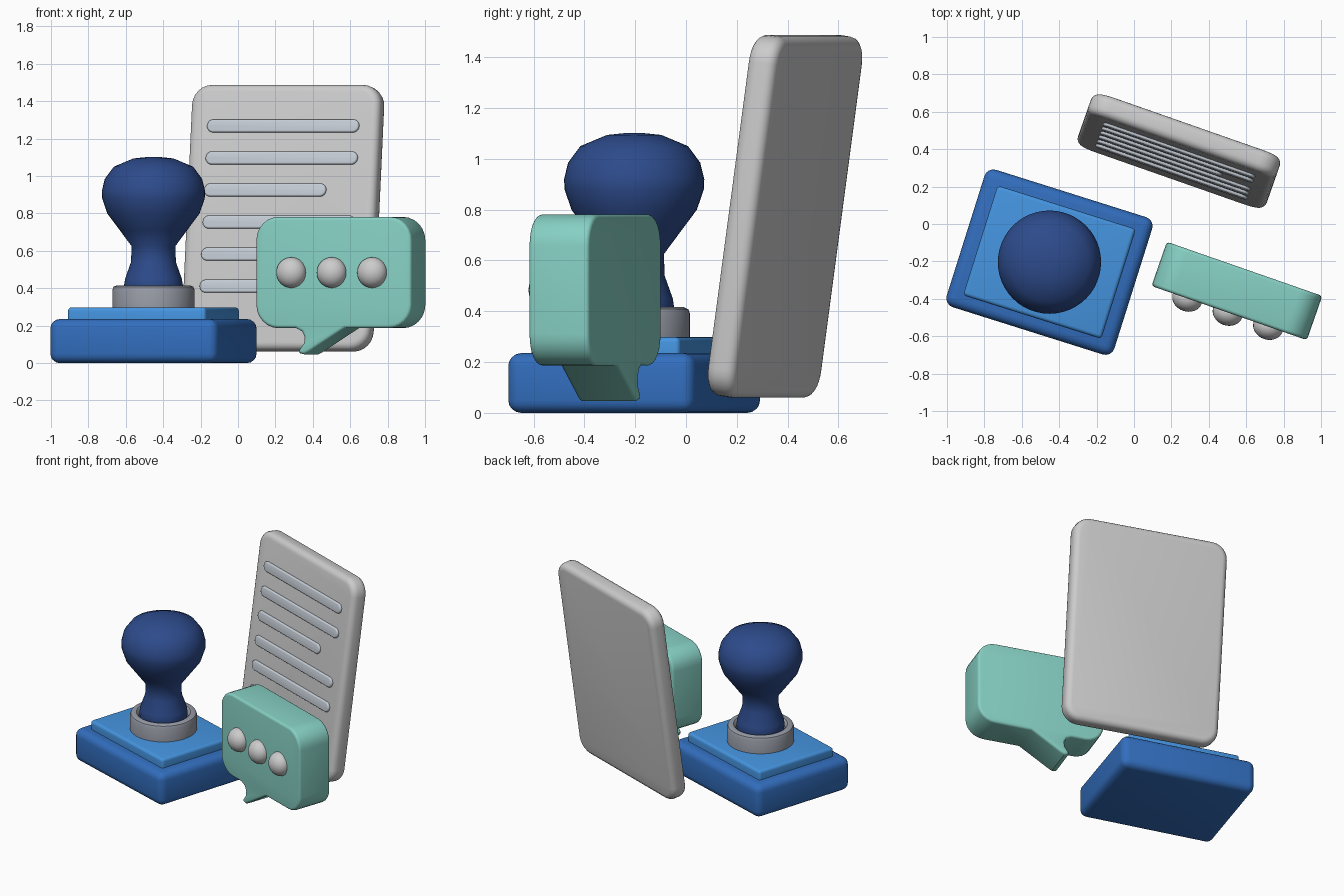
import bpy, bmesh
from math import sin, cos, pi, radians
from mathutils import Matrix, Vector

if "Cube" in bpy.data.objects:
    bpy.data.objects.remove(bpy.data.objects["Cube"])


def material(name, rgb):
    m = bpy.data.materials.new(name)
    m.diffuse_color = (*rgb, 1)
    m.use_nodes = True
    m.node_tree.nodes["Principled BSDF"].inputs["Base Color"].default_value = m.diffuse_color
    return m


BLUE = material("base_blue", (0.032, 0.156, 0.515))
SKY = material("plate_blue", (0.06, 0.30, 0.75))
NAVY = material("handle_blue", (0.026, 0.07, 0.26))
TEAL = material("bubble_teal", (0.24, 0.63, 0.55))
LINE = material("line_grey", (0.56, 0.61, 0.67))
STEEL = material("collar_grey", (0.31, 0.33, 0.38))
WHITE = material("paper_white", (0.75, 0.75, 0.78))


def finish(name, bm, mat, matrix, angle=35):
    bmesh.ops.recalc_face_normals(bm, faces=bm.faces)
    me = bpy.data.meshes.new(name)
    bm.to_mesh(me)
    bm.free()
    ob = bpy.data.objects.new(name, me)
    bpy.context.collection.objects.link(ob)
    me.materials.append(mat)
    ob.matrix_world = matrix
    bpy.ops.object.select_all(action='DESELECT')
    ob.select_set(True)
    bpy.context.view_layer.objects.active = ob
    bpy.ops.object.shade_smooth_by_angle(angle=radians(angle))
    return ob


def place(loc, turn, tilt=0):
    return (Matrix.Translation(loc) @ Matrix.Rotation(radians(turn), 4, 'Z')
            @ Matrix.Rotation(radians(tilt), 4, 'X'))


def box(name, size, bevel, mat, matrix):
    bm = bmesh.new()
    bmesh.ops.create_cube(bm, size=1)
    bmesh.ops.scale(bm, vec=size, verts=bm.verts)
    bmesh.ops.bevel(bm, geom=bm.edges[:], offset=bevel, segments=4,
                    profile=0.5, affect='EDGES')
    return finish(name, bm, mat, matrix)


def rounded_rect(w, h, r, n=6):
    # counter-clockwise from the bottom right corner to the bottom left one
    pts = []
    for k, (sx, sz) in enumerate([(1, -1), (1, 1), (-1, 1), (-1, -1)]):
        for i in range(n + 1):
            a = -pi / 2 + k * pi / 2 + i * pi / 2 / n
            pts.append((sx * (w / 2 - r) + r * cos(a), sz * (h / 2 - r) + r * sin(a)))
    return pts


def slab(name, pts, depth, bevel, mat, matrix):
    # profile in x-z, extruded along y, with rounded rims
    bm = bmesh.new()
    front = bm.faces.new([bm.verts.new((x, -depth / 2, z)) for x, z in pts])
    ext = bmesh.ops.extrude_face_region(bm, geom=[front], use_keep_orig=True)
    bmesh.ops.translate(bm, vec=(0, depth, 0),
                        verts=[g for g in ext['geom'] if isinstance(g, bmesh.types.BMVert)])
    rim = [e for e in bm.edges if abs(e.verts[0].co.y - e.verts[1].co.y) < 1e-5]
    bmesh.ops.recalc_face_normals(bm, faces=bm.faces)
    bmesh.ops.bevel(bm, geom=rim, offset=bevel, segments=4, profile=0.5, affect='EDGES')
    return finish(name, bm, mat, matrix)


def lathe(name, profile, mat, matrix, closed=False, angle=35, n=48):
    bm = bmesh.new()
    rings = [[bm.verts.new((r * cos(2 * pi * i / n), r * sin(2 * pi * i / n), z))
              for i in range(n)] for r, z in profile]
    pairs = list(zip(rings, rings[1:]))
    if closed:
        pairs.append((rings[-1], rings[0]))
    for a, b in pairs:
        for i in range(n):
            j = (i + 1) % n
            bm.faces.new((a[i], a[j], b[j], b[i]))
    if not closed:
        bm.faces.new(rings[0])
        bm.faces.new(rings[-1])
    return finish(name, bm, mat, matrix, angle)


# Stamp: base block, upper plate, collar and knob handle
SX, SY = -0.452, -0.204
box("stamp_base", (0.94, 0.77, 0.235), 0.05, BLUE, place((SX, SY, 0.1175), -17.5))
box("stamp_plate", (0.775, 0.615, 0.11), 0.02, SKY, place((SX, SY, 0.243), -17.5))
lathe("stamp_collar", [(0.15, 0.29), (0.22, 0.29), (0.22, 0.39), (0.213, 0.408), (0.195, 0.416),
                       (0.177, 0.414), (0.163, 0.40), (0.155, 0.38)],
      STEEL, place((SX, SY, 0), 0), closed=True)
lathe("stamp_handle", [(0.13, 0.30), (0.15, 0.36), (0.158, 0.41), (0.152, 0.45), (0.12, 0.54),
                       (0.117, 0.625), (0.18, 0.71), (0.247, 0.80), (0.274, 0.88), (0.276, 0.92),
                       (0.26, 0.985), (0.212, 1.05), (0.107, 1.094), (0.03, 1.102)],
      NAVY, place((SX, SY, 0), 0), angle=80)

# Document leaning back, with raised text bars
doc = place((0.24, 0.39, 0.774), -19.3, -8)
slab("document", rounded_rect(1.07, 1.435, 0.11), 0.12, 0.04, WHITE, doc)
for i in range(6):
    length = 0.69 if i == 2 else 0.86
    offset = Vector(((length - 0.86) / 2, -0.06, 0.49 - 0.173 * i))
    slab(f"document_line_{i + 1}", rounded_rect(length, 0.07, 0.0345), 0.03, 0.01,
         LINE, doc @ Matrix.Translation(offset))

# Speech bubble with tail and three dots
bubble = place((0.55, -0.358, 0.484), -19.2)
outline = rounded_rect(0.88, 0.595, 0.125)
tail = [(-0.215, -0.2975), (-0.18, -0.315), (-0.166, -0.345), (-0.17, -0.378),
        (-0.197, -0.415), (-0.195, -0.432), (-0.165, -0.438), (-0.14, -0.425), (0.065, -0.2975)]
slab("speech_bubble", outline + tail, 0.25, 0.018, TEAL, bubble)
for i in (-1, 0, 1):
    bm = bmesh.new()
    bmesh.ops.create_uvsphere(bm, u_segments=32, v_segments=16, radius=0.082)
    bmesh.ops.scale(bm, vec=(1, 0.85, 1), verts=bm.verts)
    finish(f"bubble_dot_{i + 2}", bm, WHITE,
           bubble @ Matrix.Translation((0.229 * i - 0.008, -0.125, 0)))
